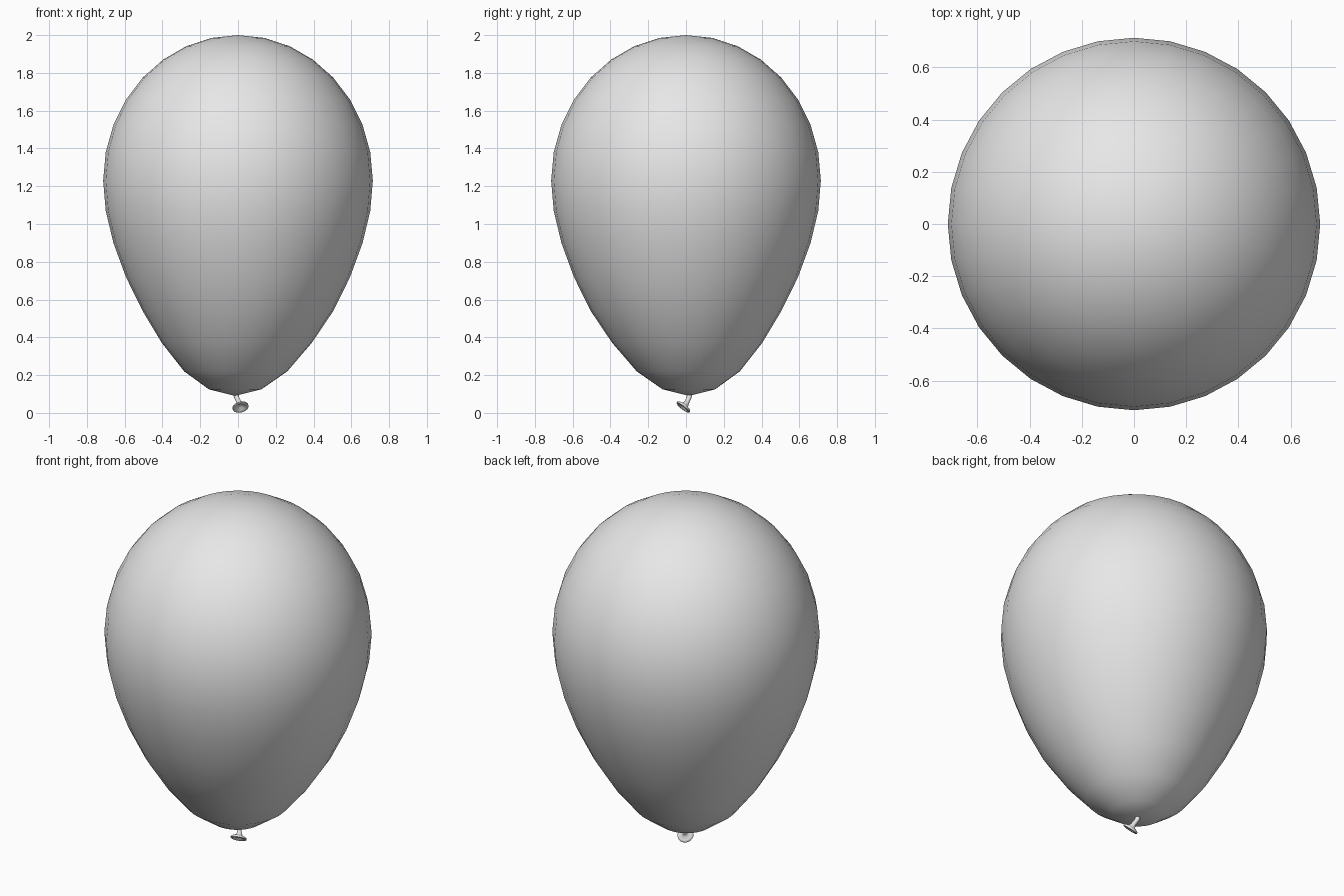
import bpy
import bmesh
from math import sin, cos, pi
from mathutils import Vector

cube = bpy.data.objects.get("Cube")
if cube:
    bpy.data.objects.remove(cube, do_unlink=True)

grey = bpy.data.materials.new("light grey rubber")
grey.use_nodes = True
colour = (0.8, 0.8, 0.8, 1)
grey.diffuse_color = colour
grey.node_tree.nodes["Principled BSDF"].inputs["Base Color"].default_value = colour


def loft(name, rings, sides, sharp):
    """Join circles given as (centre, axis, radius); radius 0 is a pole."""
    bm = bmesh.new()
    loops = []
    for centre, axis, radius in rings:
        turn = Vector(axis).to_track_quat('Z', 'Y')
        count = sides if radius else 1
        loops.append([bm.verts.new(Vector(centre) + turn @ Vector(
            (radius * cos(2 * pi * k / sides), radius * sin(2 * pi * k / sides), 0)))
            for k in range(count)])
    for a, b in zip(loops, loops[1:]):
        for k in range(sides):
            n = (k + 1) % sides
            if len(a) == 1:
                bm.faces.new((a[0], b[k], b[n]))
            elif len(b) == 1:
                bm.faces.new((a[k], b[0], a[n]))
            else:
                bm.faces.new((a[k], b[k], b[n], a[n]))
    bmesh.ops.recalc_face_normals(bm, faces=bm.faces)
    mesh = bpy.data.meshes.new(name)
    bm.to_mesh(mesh)
    bm.free()
    mesh.materials.append(grey)
    obj = bpy.data.objects.new(name, mesh)
    bpy.context.collection.objects.link(obj)
    bpy.ops.object.select_all(action='DESELECT')
    obj.select_set(True)
    bpy.context.view_layer.objects.active = obj
    bpy.ops.object.shade_smooth_by_angle(angle=sharp)
    return obj


# Balloon body: round crown, tapering base nudged slightly off axis
RINGS = 16
heights = [1.23 + 0.77 * cos(pi * i / RINGS) for i in range(9)]
heights += [1.07, 0.9, 0.72, 0.54, 0.37, 0.22, 0.125, 0.09]
body = []
for i, z in enumerate(heights):
    shift = 0.016 * max(0, (0.5 - z) / 0.4) ** 0.8
    radius = 0.714 * sin(pi * i / RINGS) if 0 < i < RINGS else 0
    body.append(((-shift, shift, z), (0, 0, 1), radius))
loft("balloon_body", body, 32, pi / 2)

# Bent neck flaring into the rolled lip, with a hollow mouth
up = Vector((-0.2, 0.6, 0.77)).normalized()
lip = Vector((0.013, -0.013, 0.032))
neck = [((-0.012, 0.02, 0.115), (0, 0.1, 1), 0.018),
        ((-0.009, 0.017, 0.085), (-0.1, 0.3, 1), 0.013),
        (lip + up * 0.027, up, 0.013),
        (lip + up * 0.013, up, 0.02),
        (lip + up * 0.007, up, 0.036),
        (lip + up * 0.002, up, 0.043),
        (lip - up * 0.005, up, 0.043),
        (lip - up * 0.008, up, 0.037),
        (lip - up * 0.004, up, 0.029),
        (lip + up * 0.006, up, 0.014),
        (lip + up * 0.012, up, 0)]
loft("knot_and_lip", neck, 20, pi / 3)
